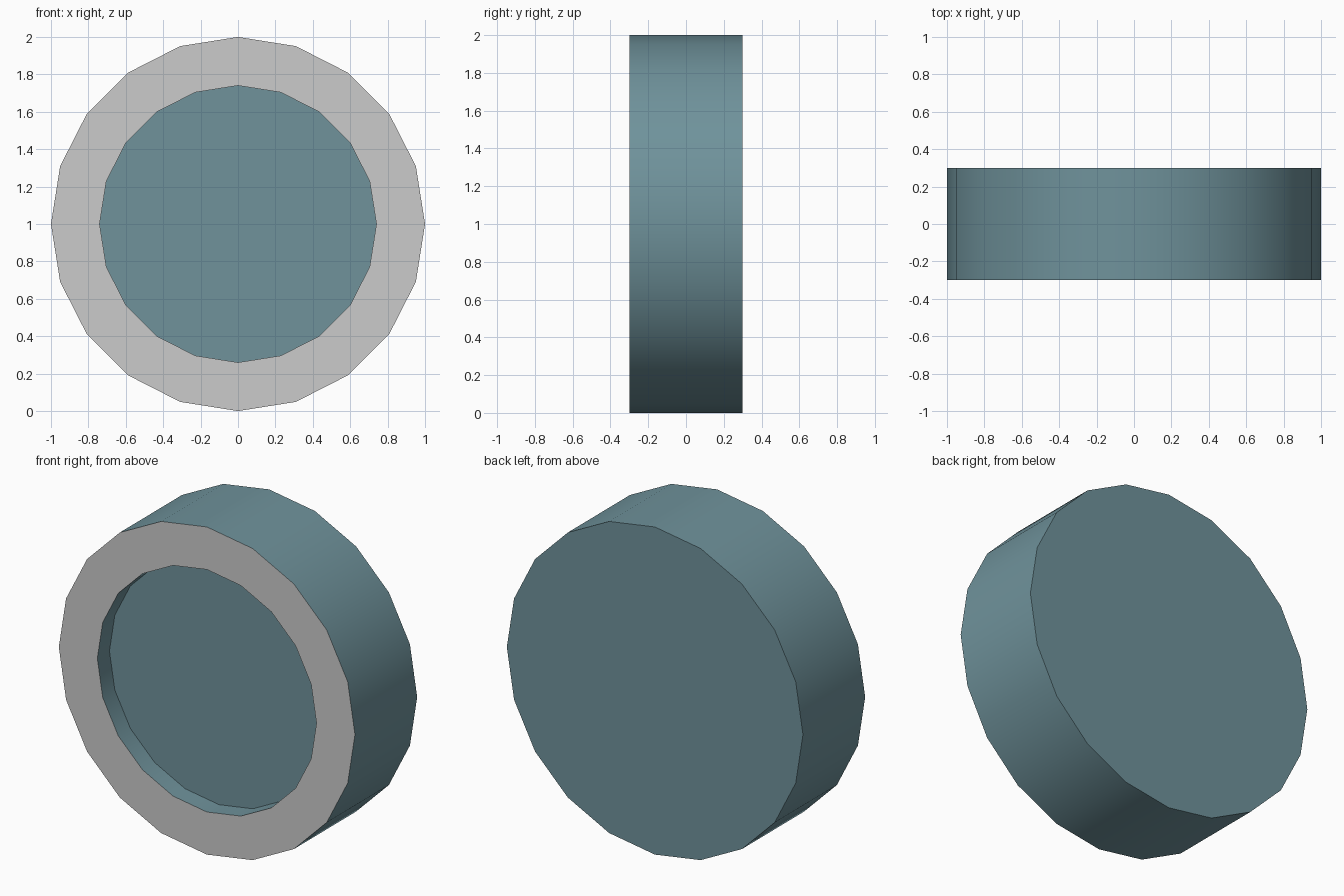
import bpy, bmesh, math
from mathutils import Matrix, Vector

if "Cube" in bpy.data.objects:
    bpy.data.objects.remove(bpy.data.objects["Cube"])

SIDES, RADIUS, DEPTH = 20, 1.0, 0.6
RECESS_RADIUS, RECESS_DEPTH = 0.74, 0.117


def material(name, rgb):
    mat = bpy.data.materials.new(name)
    mat.diffuse_color = (*rgb, 1)
    mat.use_nodes = True
    mat.node_tree.nodes["Principled BSDF"].inputs["Base Color"].default_value = mat.diffuse_color
    return mat


# Solid disc standing on its edge, axis along y
bm = bmesh.new()
turn = Matrix.Translation((0, 0, RADIUS)) @ Matrix.Rotation(math.pi / 2, 4, 'X')
bmesh.ops.create_cone(bm, cap_ends=True, segments=SIDES, radius1=RADIUS,
                      radius2=RADIUS, depth=DEPTH, matrix=turn)
bm.normal_update()
front = min(bm.faces, key=lambda f: f.normal.y)

# Grey rim around the front, cut from the front cap
rim = bmesh.ops.inset_region(
    bm, faces=[front], use_even_offset=True,
    thickness=(RADIUS - RECESS_RADIUS) * math.cos(math.pi / SIDES))["faces"]
for f in rim:
    f.material_index = 1

# Shallow recess behind the rim
floor = bmesh.ops.extrude_discrete_faces(bm, faces=[front])["faces"][0]
floor.material_index = 0
bmesh.ops.translate(bm, verts=floor.verts, vec=Vector((0, RECESS_DEPTH, 0)))
for f in bm.faces:
    if abs(f.normal.y) < 0.5:
        f.material_index = 0

# Join the rim segments into one clean ring shading
bmesh.ops.recalc_face_normals(bm, faces=bm.faces)
for f in bm.faces:
    if f not in rim and f.calc_center_median().y > -DEPTH / 2 + 0.001:
        f.material_index = 0

mesh = bpy.data.meshes.new("recessed_disc")
bm.to_mesh(mesh)
bm.free()
mesh.materials.append(material("dark_teal", (0.16, 0.29, 0.33)))
mesh.materials.append(material("grey", (0.8, 0.8, 0.8)))
disc = bpy.data.objects.new("recessed_disc", mesh)
bpy.context.collection.objects.link(disc)

# Smooth curved walls, sharp rims
bpy.context.view_layer.objects.active = disc
disc.select_set(True)
bpy.ops.object.shade_smooth_by_angle(angle=math.radians(30))
